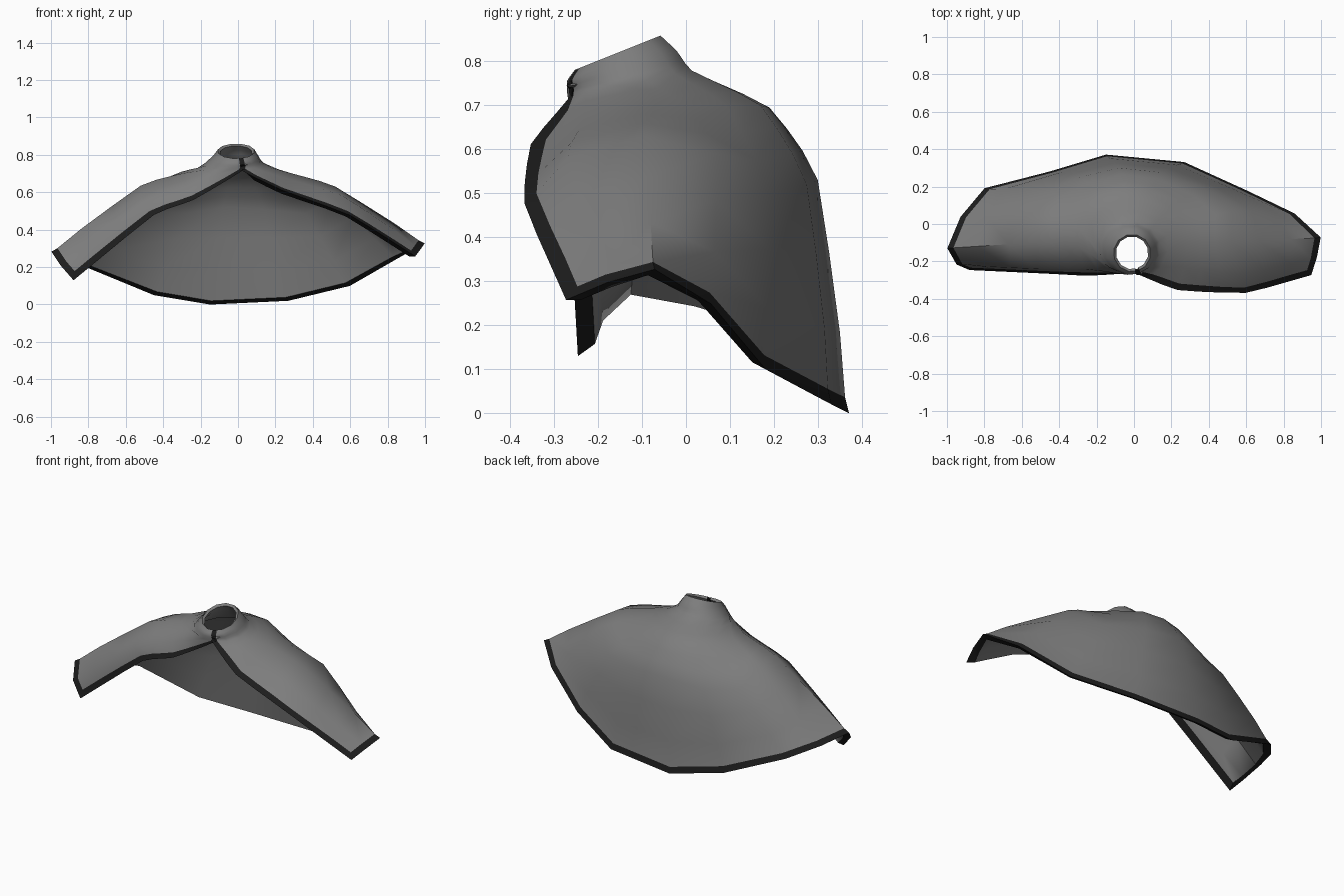
import bpy, bmesh, math
from mathutils import Vector as V

if "Cube" in bpy.data.objects:
    bpy.data.objects.remove(bpy.data.objects["Cube"])

def material(name, value):
    m = bpy.data.materials.new(name)
    m.diffuse_color = (value, value, value, 1)
    m.use_nodes = True
    m.node_tree.nodes["Principled BSDF"].inputs["Base Color"].default_value = m.diffuse_color
    return m

cloth = material("grey cloth", 0.205)
trim = material("black trim", 0.012)

# Drape folds, from the left front edge round the back to the right front edge:
# shoulder, middle and hem point of each fold
folds = [
    ((-.24, -.28, .56), (-.45, -.27, .48), (-.88, -.25, .13)),
    ((-.27, -.24, .63), (-.52, -.24, .54), (-.95, -.22, .21)),
    ((-.30, -.12, .70), (-.52, -.10, .635), (-1.0, -.13, .285)),
    ((-.30, -.02, .71), (-.52, .04, .61), (-.93, .04, .25)),
    ((-.26, .08, .70), (-.48, .17, .52), (-.80, .195, .195)),
    ((-.18, .15, .70), (-.29, .25, .50), (-.45, .285, .05)),
    ((-.05, .19, .695), (-.08, .30, .53), (-.15, .375, .0)),
    ((.08, .17, .70), (.15, .275, .52), (.27, .335, .02)),
    ((.19, .09, .70), (.38, .19, .50), (.60, .185, .10)),
    ((.27, .0, .70), (.52, .07, .59), (.86, .06, .25)),
    ((.29, -.10, .70), (.52, -.10, .63), (1.0, -.07, .33)),
    ((.27, -.23, .67), (.56, -.27, .58), (.98, -.18, .30)),
    ((.235, -.355, .615), (.60, -.37, .48), (.95, -.275, .26)),
]

def ring(j, cx, cy, rx, ry, z, tilt):
    """Point on a tilted neck ring that closes at the front."""
    a = math.radians(-20 + 30.6 * j)
    return V((cx - rx * math.sin(a), cy - ry * math.cos(a), z - tilt * math.cos(a)))

def spline(pts, steps):
    """Curve through the points, tightened halfway to straight lines."""
    p = [pts[0] * 2 - pts[1]] + pts + [pts[-1] * 2 - pts[-2]]
    out = []
    for i in range(1, len(p) - 2):
        a, b, c, d = p[i - 1:i + 3]
        for s in range(steps):
            t = s / steps
            curve = (b * 2 + (c - a) * t + (a * 2 - b * 5 + c * 4 - d) * t ** 2
                     + (b * 3 - a - c * 3 + d) * t ** 3) / 2
            out.append(curve.lerp(b.lerp(c, t), .6))
    return out + [pts[-1]]

# Outer surface, one column per fold
surface = []
for j, fold in enumerate(folds):
    collar = [ring(j, -.01, -.155, .10, .10, .82, .04),
              ring(j, -.012, -.145, .122, .128, .79, .035),
              ring(j, -.02, -.127, .16, .145, .75, .03)]
    surface.append(spline(collar + [V(p) for p in fold], 3))
cols, rows = len(surface), len(surface[0])

def normal(j, i):
    du = surface[min(j + 1, cols - 1)][i] - surface[max(j - 1, 0)][i]
    dv = surface[j][min(i + 1, rows - 1)] - surface[j][max(i - 1, 0)]
    n = dv.cross(du).normalized()
    return n if n.dot(surface[j][i] - V((0, -.1, -.2))) > 0 else -n

def pulled(j, i, amount):
    """Edge point moved back into the cloth, leaving room for the trim."""
    p = surface[j][i]
    shift = V()
    if i == rows - 1:
        shift += (surface[j][i - 1] - p).normalized() * amount
    if j in (0, cols - 1):
        d = surface[1 if j == 0 else cols - 2][i] - p
        shift += d.normalized() * min(amount, d.length * .35)
    return p + shift

bm = bmesh.new()
outer, inner, tip = {}, {}, {}
for j in range(cols):
    for i in range(rows):
        n = normal(j, i)
        thick = .038 if i > 6 else .016
        rim = i == rows - 1 or j in (0, cols - 1)
        outer[j, i] = bm.verts.new(pulled(j, i, .037) - n * (.008 if rim and i > 6 else 0))
        inner[j, i] = bm.verts.new(pulled(j, i, .025) - n * thick)
        if rim:
            tip[j, i] = bm.verts.new(surface[j][i] - n * .004)

def face(verts, mat):
    f = bm.faces.new(verts)
    f.material_index = mat
    f.smooth = mat == 0

# Outside and lining
for j in range(cols - 1):
    for i in range(rows - 1):
        quad = [(j, i), (j + 1, i), (j + 1, i + 1), (j, i + 1)]
        face([outer[k] for k in quad], 0)
        face([inner[k] for k in reversed(quad)], 0)
    # Collar lip
    face([outer[j, 0], inner[j, 0], inner[j + 1, 0], outer[j + 1, 0]], 0)

# Bevelled trim along the front edges and hem
edge = ([(0, i) for i in range(rows)] + [(j, rows - 1) for j in range(1, cols)]
        + [(cols - 1, i) for i in range(rows - 2, -1, -1)])
for a, b in zip(edge, edge[1:]):
    face([outer[a], outer[b], tip[b], tip[a]], 1)
    face([tip[a], tip[b], inner[b], inner[a]], 1)
for k in (edge[0], edge[-1]):
    face([outer[k], tip[k], inner[k]], 1)

bmesh.ops.recalc_face_normals(bm, faces=bm.faces)
mesh = bpy.data.meshes.new("cape")
bm.to_mesh(mesh)
bm.free()
mesh.materials.append(cloth)
mesh.materials.append(trim)
cape = bpy.data.objects.new("cape", mesh)
bpy.context.collection.objects.link(cape)
bpy.context.view_layer.objects.active = cape
cape.select_set(True)
bpy.ops.object.shade_smooth_by_angle(angle=math.radians(50))
